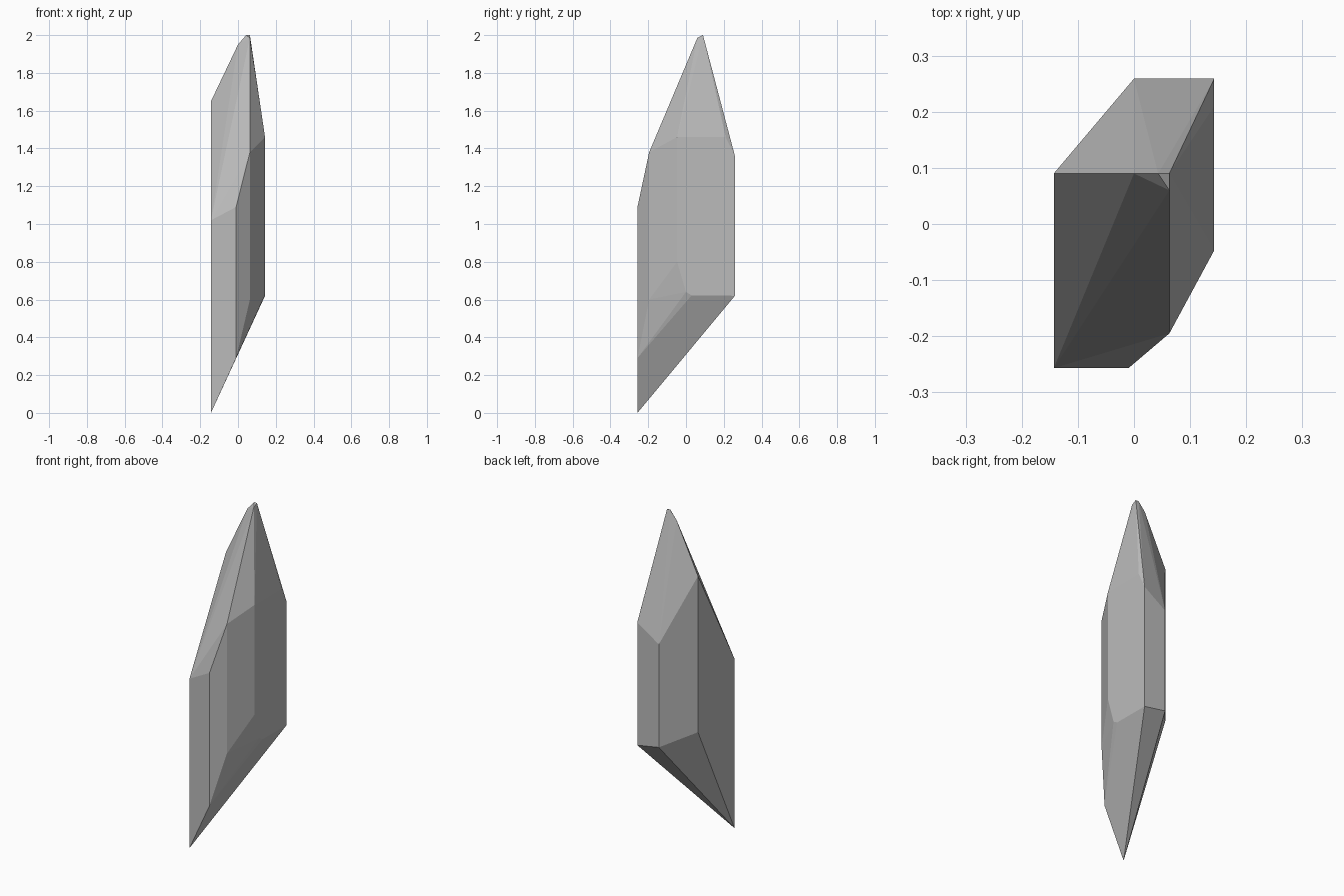
import bpy, bmesh

if "Cube" in bpy.data.objects:
    bpy.data.objects.remove(bpy.data.objects["Cube"])

# Outline corners of the shard: x, y, lower z, upper z
COLUMNS = [
    (-0.143, -0.257, 0.00, 1.02),
    (-0.010, -0.257, 0.29, 1.09),
    (0.063, -0.195, 0.60, 1.38),
    (0.143, -0.047, 0.80, 1.46),
    (0.143, 0.259, 0.62, 1.36),
    (0.000, 0.259, 0.645, 1.265),
    (-0.143, 0.09, 0.71, 1.65),
]
# Small extra facets on the right side, and the chipped tip
CHIPS = [(0.143, 0.0, 0.64), (0.143, 0.03, 0.622), (0.143, 0.21, 1.46)]
TIP = [(0.0, 0.09, 1.95), (0.043, 0.09, 2.0), (0.063, 0.09, 2.0), (0.063, 0.06, 1.985)]

points = [(x, y, z) for x, y, low, high in COLUMNS for z in (low, high)] + CHIPS + TIP

# Cut crystal: flat facets wrapped round the corner points
bm = bmesh.new()
for p in points:
    bm.verts.new(p)
hull = bmesh.ops.convex_hull(bm, input=bm.verts)
loose = [v for v in bm.verts if not v.link_faces]
bmesh.ops.delete(bm, geom=loose, context='VERTS')
bmesh.ops.dissolve_limit(bm, angle_limit=0.01, verts=bm.verts, edges=bm.edges)
bmesh.ops.recalc_face_normals(bm, faces=bm.faces)
mesh = bpy.data.meshes.new("crystal_shard")
bm.to_mesh(mesh)
bm.free()

crystal = bpy.data.objects.new("crystal_shard", mesh)
bpy.context.collection.objects.link(crystal)

grey = bpy.data.materials.new("stone grey")
grey.diffuse_color = (0.5, 0.5, 0.5, 1)
grey.use_nodes = True
grey.node_tree.nodes["Principled BSDF"].inputs["Base Color"].default_value = grey.diffuse_color
mesh.materials.append(grey)
